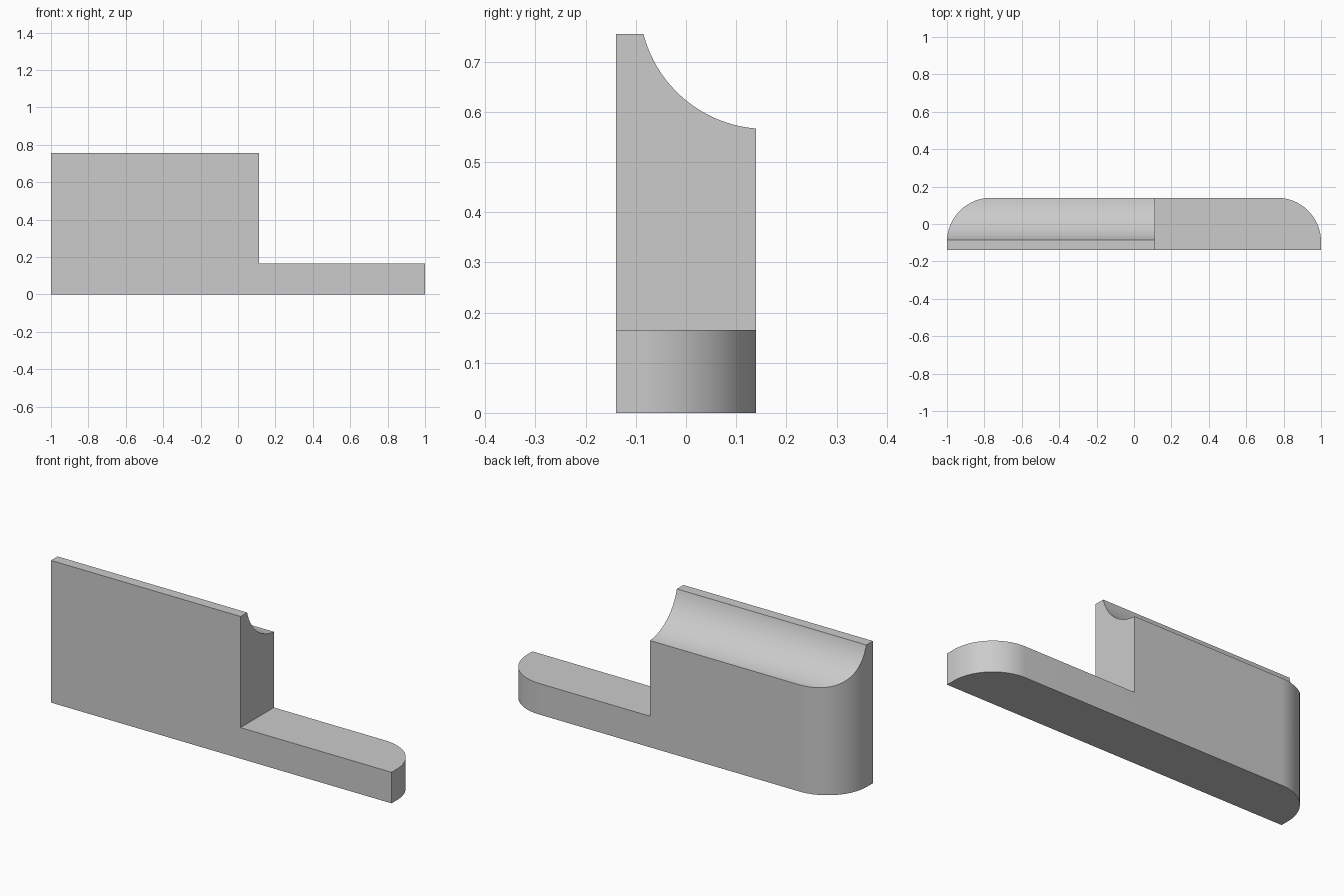
import bpy, bmesh
from math import sin, cos, pi

if "Cube" in bpy.data.objects:
    bpy.data.objects.remove(bpy.data.objects["Cube"], do_unlink=True)

HALF_DEPTH, HEIGHT, CORNER = 0.14, 0.755, 0.235
STEP_X, STEP_Z = 0.113, 0.165
SEGMENTS = 24

grey = bpy.data.materials.new("plain grey")
grey.use_nodes = True
colour = (0.6, 0.6, 0.6, 1)
grey.diffuse_color = colour
grey.node_tree.nodes["Principled BSDF"].inputs["Base Color"].default_value = colour


def cut(target, cutter):
    """Subtract the cutter from the target, then discard the cutter."""
    cutter.hide_render = True
    mod = target.modifiers.new("cut", "BOOLEAN")
    mod.operation, mod.solver, mod.object = "DIFFERENCE", "EXACT", cutter
    bpy.ops.object.select_all(action="DESELECT")
    bpy.context.view_layer.objects.active = target
    target.select_set(True)
    bpy.ops.object.modifier_apply(modifier=mod.name)
    bpy.data.objects.remove(cutter, do_unlink=True)


# Plan outline: flat front, two rounded back corners
angles = [pi / 2 * i / SEGMENTS for i in range(SEGMENTS + 1)]
right_arc = [(1 - CORNER + CORNER * cos(a), HALF_DEPTH - CORNER + CORNER * sin(a))
             for a in angles]
left_arc = [(-x, y) for x, y in reversed(right_arc)]
outline = [(-1, -HALF_DEPTH), (1, -HALF_DEPTH)] + right_arc + left_arc

# Solid body, extruded to full height
bm = bmesh.new()
base = bm.faces.new([bm.verts.new((x, y, 0)) for x, y in outline])
top = bmesh.ops.extrude_face_region(bm, geom=[base])
verts = [v for v in top["geom"] if isinstance(v, bmesh.types.BMVert)]
bmesh.ops.translate(bm, verts=verts, vec=(0, 0, HEIGHT))
bmesh.ops.recalc_face_normals(bm, faces=bm.faces)
mesh = bpy.data.meshes.new("stepped_block")
bm.to_mesh(mesh)
bm.free()
body = bpy.data.objects.new("stepped_block", mesh)
bpy.context.collection.objects.link(body)
mesh.materials.append(grey)

# Concave groove along the upper back edge
bpy.ops.mesh.primitive_cylinder_add(vertices=160, radius=0.253, depth=3,
                                    location=(0, 0.16, 0.819), rotation=(0, pi / 2, 0))
cut(body, bpy.context.object)

# Step down to the low foot
bpy.ops.mesh.primitive_cube_add(size=2, location=(STEP_X + 1, 0, STEP_Z + 1))
cut(body, bpy.context.object)

bpy.ops.object.shade_smooth_by_angle(angle=pi / 9)
